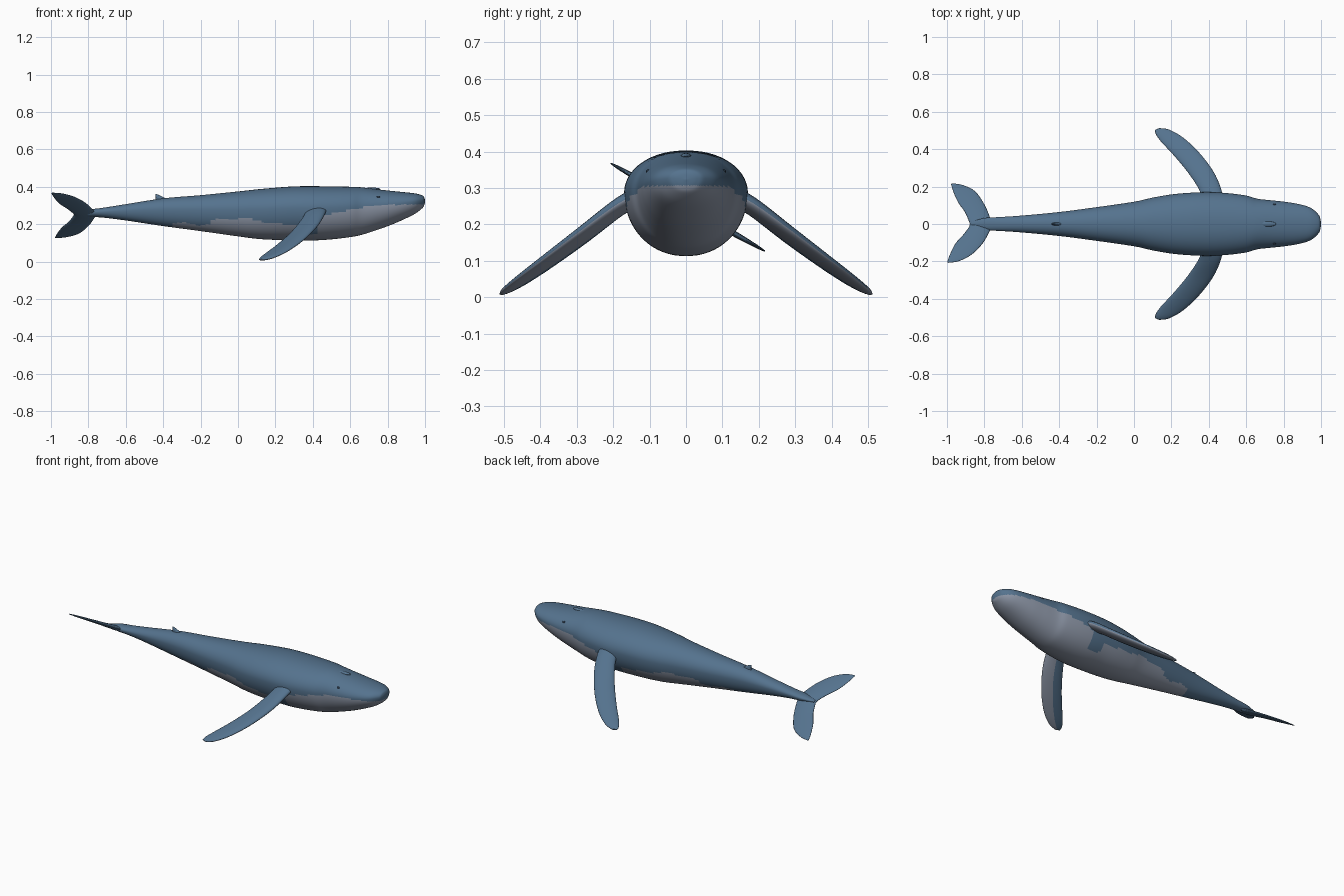
import bpy, bmesh, math
from mathutils import Vector


def material(name, rgb):
    m = bpy.data.materials.new(name)
    m.diffuse_color = (*rgb, 1)
    return m


BLUE = material("slate blue", (0.09, 0.17, 0.27))
GREY = material("pale belly grey", (0.27, 0.31, 0.39))
DARK = material("eye dark blue", (0.02, 0.035, 0.06))


def smooth_rows(rows, steps):
    """Catmull-Rom interpolation through rows of numbers."""
    pts = [rows[0]] + list(rows) + [rows[-1]]
    out = []
    for i in range(1, len(pts) - 2):
        for k in range(steps):
            t = k / steps
            out.append([0.5 * (2 * b + (c - a) * t + (2 * a - 5 * b + 4 * c - d) * t * t
                               + (3 * b - a - 3 * c + d) * t ** 3)
                        for a, b, c, d in zip(*pts[i - 1:i + 3])])
    return out + [list(rows[-1])]


def lerp_keys(keys, x):
    for (x0, z0), (x1, z1) in zip(keys, keys[1:]):
        if x <= x1:
            return z0 + (z1 - z0) * max(0, (x - x0) / (x1 - x0))
    return keys[-1][1]


def loft(name, rings, is_grey=None):
    """Skin closed rings, cap both ends, smooth; is_grey(face) picks the pale colour."""
    bm = bmesh.new()
    loops = [[bm.verts.new(p) for p in r] for r in rings]
    n = len(loops[0])
    for a, b in zip(loops, loops[1:]):
        for i in range(n):
            j = (i + 1) % n
            bm.faces.new((a[i], a[j], b[j], b[i]))
    bm.faces.new(loops[0])
    bm.faces.new(loops[-1])
    bmesh.ops.recalc_face_normals(bm, faces=bm.faces)
    bm.normal_update()
    for f in bm.faces:
        f.smooth = True
        if is_grey and is_grey(f):
            f.material_index = 1
    me = bpy.data.meshes.new(name)
    bm.to_mesh(me)
    bm.free()
    me.materials.append(BLUE)
    if is_grey:
        me.materials.append(GREY)
    ob = bpy.data.objects.new(name, me)
    bpy.context.collection.objects.link(ob)
    return ob


def blade(name, rows, normal, is_grey=None, steps=5, n=24):
    """Thin fin: rows hold leading xyz, trailing xyz, thickness."""
    normal = Vector(normal).normalized()
    rings = []
    for r in smooth_rows(rows, steps):
        lead, trail = Vector(r[:3]), Vector(r[3:6])
        ring = []
        for i in range(n):
            a = 2 * math.pi * i / n
            ring.append(trail.lerp(lead, (1 + math.cos(a)) / 2)
                        + normal * (r[6] / 2 * math.sin(a)))
        rings.append(ring)
    return loft(name, rings, is_grey)


# Body: x, top z, bottom z, half width
sections = [
    (-0.87, 0.262, 0.248, 0.012), (-0.80, 0.278, 0.240, 0.032), (-0.72, 0.288, 0.235, 0.037),
    (-0.60, 0.307, 0.220, 0.045), (-0.40, 0.338, 0.190, 0.064), (-0.20, 0.355, 0.163, 0.090),
    (0.00, 0.375, 0.135, 0.119), (0.10, 0.386, 0.122, 0.141), (0.20, 0.395, 0.116, 0.158),
    (0.30, 0.402, 0.114, 0.167), (0.40, 0.403, 0.113, 0.170), (0.50, 0.402, 0.119, 0.165),
    (0.60, 0.400, 0.131, 0.152), (0.66, 0.397, 0.143, 0.135), (0.74, 0.387, 0.168, 0.126),
    (0.82, 0.378, 0.197, 0.117), (0.90, 0.370, 0.232, 0.102), (0.95, 0.364, 0.258, 0.083),
    (0.985, 0.354, 0.285, 0.052), (0.996, 0.343, 0.302, 0.030), (1.0, 0.325, 0.321, 0.003),
]
rings = []
for x, top, bot, w in smooth_rows(sections, 8):
    mid = bot + 0.6 * (top - bot)
    ring = []
    for i in range(80):
        a = 2 * math.pi * i / 80
        c, s = math.cos(a), math.sin(a)
        ring.append((x, w * math.copysign(abs(c) ** 0.94, c),
                     mid + s * (top - mid if s > 0 else mid - bot)))
    rings.append(ring)

# Upper limit of the pale underside along the length
belly_line = [(-0.38, 0.16), (-0.35, 0.207), (-0.15, 0.195), (-0.13, 0.225), (0.0, 0.232),
              (0.12, 0.22), (0.22, 0.20), (0.34, 0.195), (0.345, 0.145), (0.42, 0.15),
              (0.43, 0.235), (0.55, 0.268), (0.70, 0.295), (0.85, 0.304), (1.0, 0.307)]


def body_grey(f):
    p = f.calc_center_median()
    ripple = 0.006 * math.sin(38 * p.x) if p.x < 0.3 else 0
    return p.x > -0.38 and p.z < lerp_keys(belly_line, p.x) + ripple


loft("body", rings, body_grey)

# Flippers: pale on the front part of the underside
flipper = [
    (0.475, 0.13, 0.285, 0.365, 0.13, 0.275, 0.050),
    (0.465, 0.19, 0.255, 0.345, 0.19, 0.232, 0.046),
    (0.425, 0.28, 0.190, 0.285, 0.28, 0.157, 0.040),
    (0.350, 0.38, 0.115, 0.210, 0.37, 0.090, 0.034),
    (0.265, 0.46, 0.055, 0.145, 0.44, 0.042, 0.026),
    (0.190, 0.503, 0.020, 0.117, 0.480, 0.020, 0.018),
    (0.140, 0.512, 0.008, 0.113, 0.502, 0.010, 0.008),
]
# Line that splits the underside between leading and trailing colours
flipper_mid = [(0.13, 0.41), (0.19, 0.395), (0.28, 0.345), (0.38, 0.27),
               (0.46, 0.185), (0.51, 0.12)]
for side, label in ((1, "left"), (-1, "right")):
    rows = [(a, side * b, c, d, side * e, f, t) for a, b, c, d, e, f, t in flipper]

    def flipper_grey(f):
        p = f.calc_center_median()
        return f.normal.z < -0.15 and p.x > lerp_keys(flipper_mid, abs(p.y))

    blade(label + "_flipper", rows, (0, side * 0.6, 0.8), flipper_grey)


# Tail flukes: one tip-to-tip blade, rolled to one side
def fluke_z(y):
    return 0.25 - 0.57 * y


fluke_outline = [(-0.99, -0.207, -0.998, -0.203, 0.004), (-0.935, -0.198, -0.985, -0.165, 0.010),
                 (-0.87, -0.165, -0.955, -0.105, 0.015), (-0.81, -0.105, -0.915, -0.06, 0.020),
                 (-0.77, -0.035, -0.885, -0.02, 0.026), (-0.76, 0.0, -0.878, 0.0, 0.028),
                 (-0.77, 0.035, -0.885, 0.02, 0.026), (-0.80, 0.105, -0.905, 0.065, 0.020),
                 (-0.85, 0.175, -0.94, 0.115, 0.015), (-0.915, 0.208, -0.965, 0.17, 0.010),
                 (-0.97, 0.217, -0.978, 0.213, 0.004)]
blade("tail_flukes", [(a, b, fluke_z(b), c, d, fluke_z(d), t)
                      for a, b, c, d, t in fluke_outline], (0, 0.5, 0.87))

# Small hooked dorsal fin
blade("dorsal_fin", [(-0.37, 0, 0.325, -0.445, 0, 0.320, 0.022),
                     (-0.40, 0, 0.345, -0.440, 0, 0.340, 0.014),
                     (-0.425, 0, 0.357, -0.442, 0, 0.353, 0.008),
                     (-0.435, 0, 0.361, -0.442, 0, 0.360, 0.003)], (0, 1, 0), n=16)


# Blowhole ridge and eyes
def ellipsoid(name, loc, scale, mat):
    bpy.ops.mesh.primitive_uv_sphere_add(segments=20, ring_count=12, location=loc)
    ob = bpy.context.object
    ob.name = name
    ob.scale = scale
    ob.data.materials.append(mat)
    bpy.ops.object.shade_smooth()


ellipsoid("blowhole_ridge", (0.715, 0, 0.388), (0.045, 0.014, 0.008), BLUE)
for side, label in ((1, "left"), (-1, "right")):
    ellipsoid(label + "_eye", (0.75, side * 0.104, 0.345), (0.010, 0.006, 0.006), DARK)
